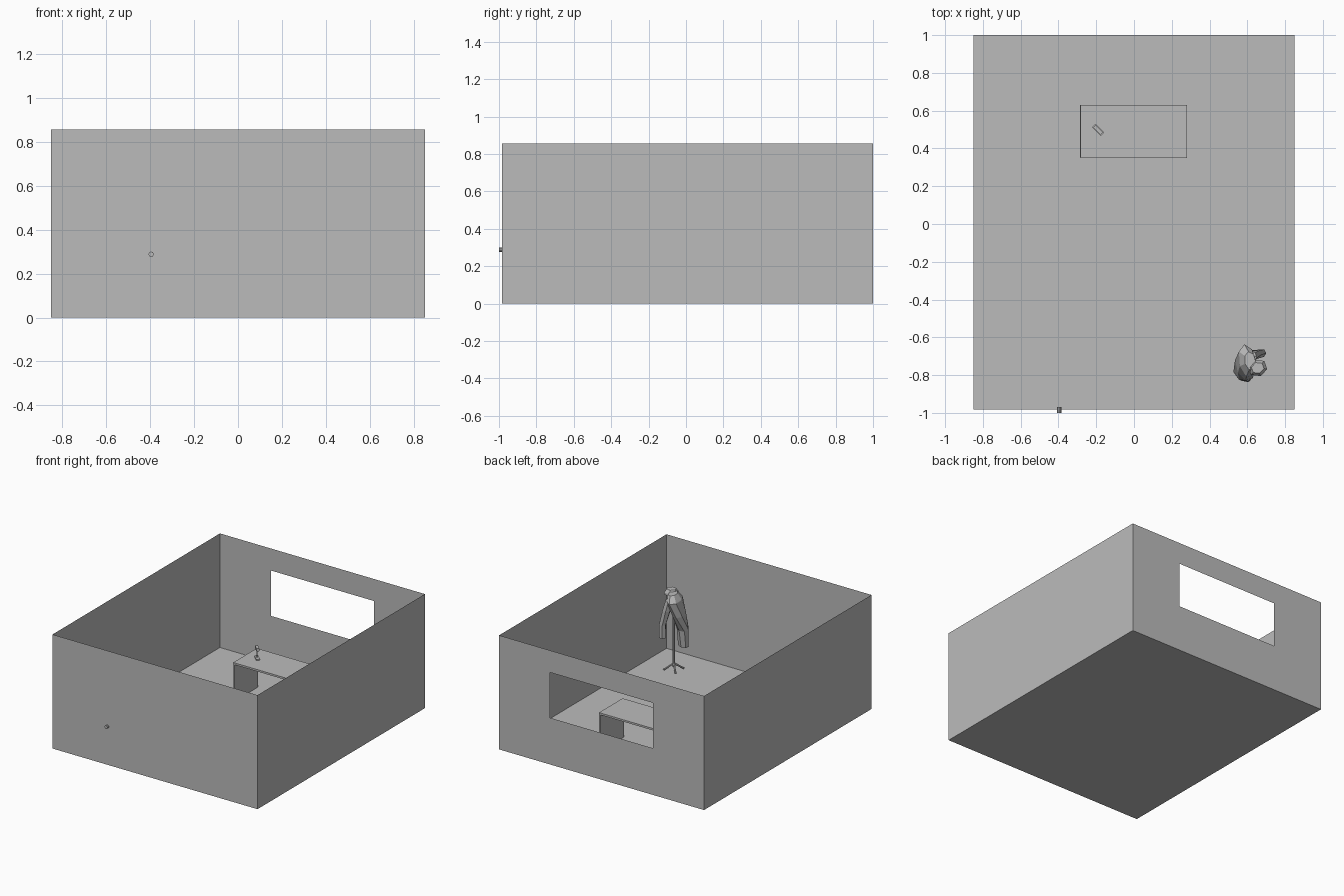
import bpy, bmesh, math
from mathutils import Vector, Matrix

cube = bpy.data.objects.get("Cube")
if cube:
    bpy.data.objects.remove(cube, do_unlink=True)

grey = bpy.data.materials.new("plain_grey")
grey.use_nodes = True
grey.diffuse_color = (0.5, 0.5, 0.5, 1)
grey.node_tree.nodes["Principled BSDF"].inputs["Base Color"].default_value = (0.5, 0.5, 0.5, 1)


def finish(name, bm):
    mesh = bpy.data.meshes.new(name)
    bm.to_mesh(mesh)
    bm.free()
    mesh.materials.append(grey)
    obj = bpy.data.objects.new(name, mesh)
    bpy.context.collection.objects.link(obj)
    return obj


def sheet(name, *quads):
    """Flat, single-skin panels."""
    bm = bmesh.new()
    for quad in quads:
        bm.faces.new([bm.verts.new(p) for p in quad])
    bmesh.ops.remove_doubles(bm, verts=bm.verts, dist=0.0001)
    return finish(name, bm)


def box(name, centre, size, turn=0):
    bm = bmesh.new()
    place = Matrix.Translation(centre) @ Matrix.Rotation(math.radians(turn), 4, "Z")
    bmesh.ops.create_cube(bm, size=1, matrix=place @ Matrix.Diagonal((*size, 1)))
    return finish(name, bm)


def rod(name, a, b, r1, r2=None, sides=8):
    a, b = Vector(a), Vector(b)
    bm = bmesh.new()
    turn = (b - a).to_track_quat("Z", "Y").to_matrix().to_4x4()
    bmesh.ops.create_cone(bm, cap_ends=True, segments=sides, radius1=r1,
                          radius2=r1 if r2 is None else r2, depth=(b - a).length,
                          matrix=Matrix.Translation((a + b) / 2) @ turn)
    return finish(name, bm)


def loft(name, rings, sides):
    """Skin level oval rings given as x, y, z, long radius, short radius, turn."""
    bm = bmesh.new()
    loops = []
    for x, y, z, long, short, turn in rings:
        spin = Matrix.Rotation(math.radians(turn), 3, "Z")
        loops.append([bm.verts.new(Vector((x, y, z)) + spin @ Vector(
            (long * math.cos(math.tau * (i + 0.5) / sides),
             short * math.sin(math.tau * (i + 0.5) / sides), 0))) for i in range(sides)])
    for low, high in zip(loops, loops[1:]):
        for i in range(sides):
            j = (i + 1) % sides
            bm.faces.new((low[i], low[j], high[j], high[i]))
    bm.faces.new(loops[0][::-1])
    bm.faces.new(loops[-1])
    bmesh.ops.recalc_face_normals(bm, faces=bm.faces)
    return finish(name, bm)


# Room shell: floor, three plain walls, and a back wall with a window opening
W, F, B, H = 0.85, -0.983, 1.0, 0.855
sheet("floor", [(-W, F, 0), (W, F, 0), (W, B, 0), (-W, B, 0)])
sheet("front_wall", [(-W, F, 0), (W, F, 0), (W, F, H), (-W, F, H)])
sheet("left_wall", [(W, F, 0), (W, B, 0), (W, B, H), (W, F, H)])
sheet("right_wall", [(-W, B, 0), (-W, F, 0), (-W, F, H), (-W, B, H)])
win, sill, head = 0.427, 0.35, 0.69


def back_panel(x0, x1, z0, z1):
    return [(x1, B, z0), (x0, B, z0), (x0, B, z1), (x1, B, z1)]


sheet("back_wall", back_panel(-W, -win, 0, H), back_panel(win, W, 0, H),
      back_panel(-win, win, 0, sill), back_panel(-win, win, head, H))

# Door knob through the front wall
rod("door_knob", (-0.395, -1, 0.288), (-0.395, -0.968, 0.288), 0.012, sides=10)

# Desk: top slab and two end panels
box("desk_top", (-0.002, 0.49, 0.28), (0.565, 0.28, 0.014))
for side, x in (("right", -0.279), ("left", 0.275)):
    box(side + "_desk_panel", (x, 0.49, 0.1365), (0.012, 0.278, 0.273))

# Small desk lamp: base, stem and head
lx, ly, lz = -0.19, 0.498, 0.287
box("lamp_base", (lx, ly, lz + 0.004), (0.067, 0.026, 0.008), -45)
rod("lamp_stem", (lx, ly, lz), (lx - 0.01, ly + 0.01, lz + 0.07), 0.004)
box("lamp_head", (lx, ly, lz + 0.075), (0.055, 0.02, 0.02), -45)

# Coat stand: pole and four splayed feet
px, py = 0.612, -0.729
rod("stand_pole", (px, py, 0.025), (px, py, 0.57), 0.01)
for k in range(4):
    a = math.radians(45 + 90 * k)
    dx, dy = math.cos(a), math.sin(a)
    rod(f"stand_foot_{k + 1}", (px, py, 0.05),
        (px + 0.07 * dx, py + 0.07 * dy, 0.006), 0.008, 0.006, 6)
    rod(f"stand_hook_{k + 1}", (px, py, 0.51),
        (px + 0.04 * dx, py + 0.04 * dy, 0.54), 0.006, 0.005, 6)

# Coat draped over the pole, with a hanging sleeve
loft("coat_body", [
    (0.578, -0.795, 0.17, 0.055, 0.035, -38),
    (0.575, -0.785, 0.30, 0.058, 0.042, -45),
    (0.585, -0.755, 0.42, 0.08, 0.045, -70),
    (0.60, -0.725, 0.53, 0.09, 0.045, -80),
    (0.615, -0.725, 0.575, 0.05, 0.03, -80)], 7)
loft("coat_sleeve", [
    (0.677, -0.687, 0.24, 0.024, 0.02, 30),
    (0.675, -0.685, 0.34, 0.026, 0.022, 30),
    (0.645, -0.69, 0.45, 0.03, 0.025, 20),
    (0.62, -0.70, 0.54, 0.03, 0.03, 10)], 6)

# Hat resting on the top hook
loft("hat", [
    (0.655, -0.762, 0.545, 0.052, 0.046, 20),
    (0.655, -0.762, 0.56, 0.052, 0.046, 20),
    (0.655, -0.762, 0.585, 0.035, 0.03, 20)], 6)
